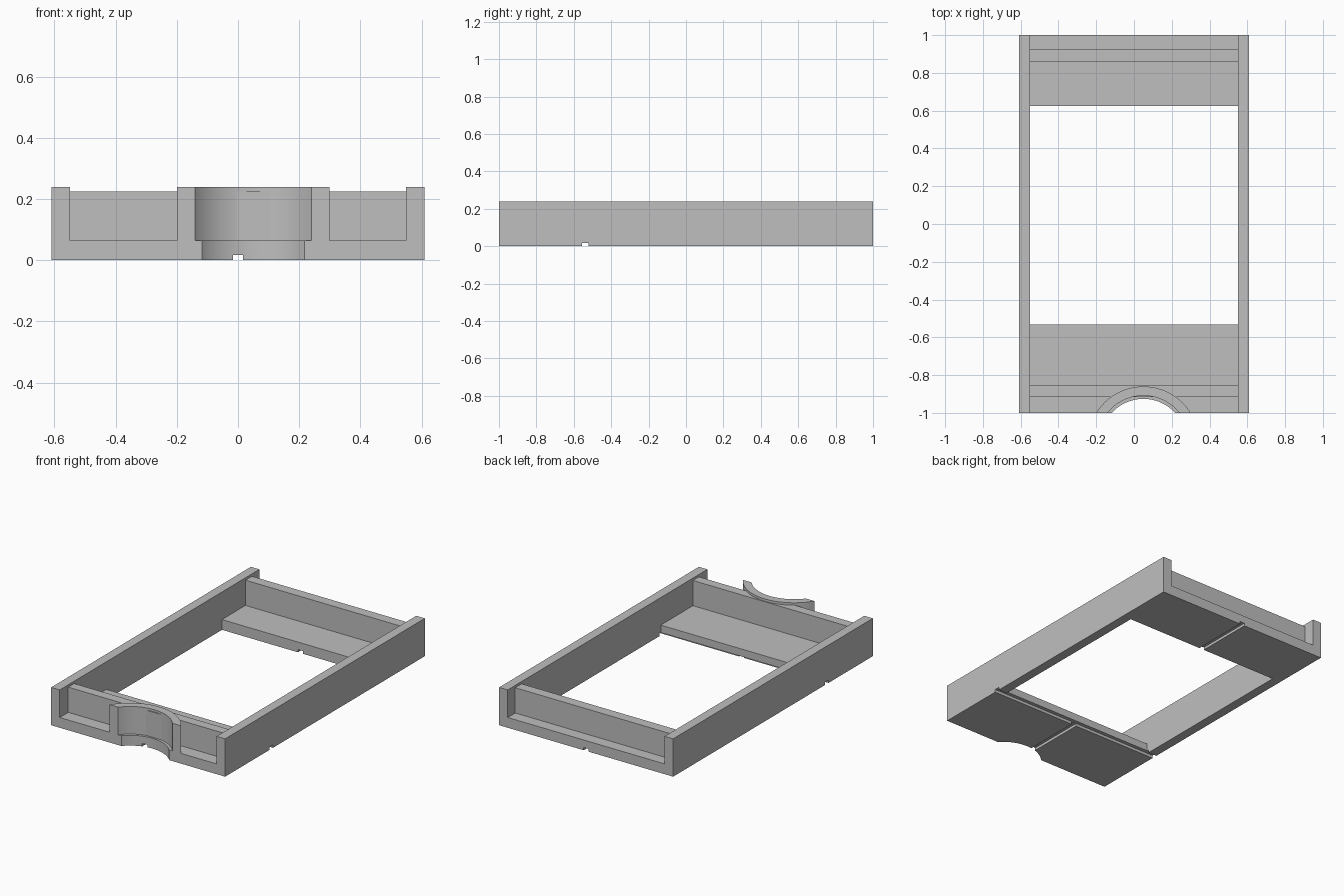
import bpy, bmesh, math

cube = bpy.data.objects.get("Cube")
if cube:
    bpy.data.objects.remove(cube, do_unlink=True)

grey = bpy.data.materials.new("plain grey")
grey.use_nodes = True
grey.diffuse_color = (0.52, 0.52, 0.52, 1)
grey.node_tree.nodes["Principled BSDF"].inputs["Base Color"].default_value = grey.diffuse_color


def prism(name, outline, z0, z1):
    """Extrude an xy outline from z0 up to z1."""
    bm = bmesh.new()
    face = bm.faces.new([bm.verts.new((x, y, z0)) for x, y in outline])
    top = bmesh.ops.extrude_face_region(bm, geom=[face])["geom"]
    bmesh.ops.translate(bm, vec=(0, 0, z1 - z0),
                        verts=[v for v in top if isinstance(v, bmesh.types.BMVert)])
    bmesh.ops.recalc_face_normals(bm, faces=bm.faces)
    mesh = bpy.data.meshes.new(name)
    bm.to_mesh(mesh)
    bm.free()
    mesh.materials.append(grey)
    obj = bpy.data.objects.new(name, mesh)
    bpy.context.collection.objects.link(obj)
    return obj


def box(name, x0, x1, y0, y1, z0, z1):
    return prism(name, [(x0, y0), (x1, y0), (x1, y1), (x0, y1)], z0, z1)


def select(obj):
    bpy.ops.object.select_all(action="DESELECT")
    obj.select_set(True)
    bpy.context.view_layer.objects.active = obj


def cut(obj, *cutters):
    select(obj)
    for cutter in cutters:
        mod = obj.modifiers.new("cut", "BOOLEAN")
        mod.operation = "DIFFERENCE"
        mod.solver = "EXACT"
        mod.object = cutter
        bpy.ops.object.modifier_apply(modifier=mod.name)


HALF_X, INNER_X = 0.61, 0.55
FLOOR, WALL, RIM = 0.065, 0.225, 0.24
ARC_X, ARC_Y = 0.05, -1.153


def arc(radius, steps=48):
    """Arc points, left to right, of a circle clipped at the front edge."""
    half = math.acos((-1 - ARC_Y) / radius)
    return [(ARC_X + radius * math.sin(a), ARC_Y + radius * math.cos(a))
            for a in (half * (2 * i / steps - 1) for i in range(steps + 1))]


# Cutters: two underside grooves and the finger recess
groove_y = box("lengthwise_groove_cutter", -0.017, 0.017, -1.1, 1.1, -0.1, 0.017)
groove_x = box("crosswise_groove_cutter", -0.8, 0.8, -0.556, -0.521, -0.1, 0.018)
recess_arc = arc(0.227)
recess = prism("finger_recess_cutter",
               [(recess_arc[0][0], -1.1)] + recess_arc + [(recess_arc[-1][0], -1.1)], -0.1, 0.3)
cutters = (groove_y, groove_x, recess)
for c in cutters:
    c.hide_render = True

# Side rails
for side, s in (("left", 1), ("right", -1)):
    x0, x1 = sorted((s * INNER_X, s * HALF_X))
    cut(box(side + "_rail", x0, x1, -1, 1, 0, RIM), groove_x)

# Floor plates
front_floor = box("front_floor", -INNER_X, INNER_X, -1, -0.533, 0, FLOOR)
cut(front_floor, recess, groove_y, groove_x)
back_floor = box("back_floor", -INNER_X, INNER_X, 0.625, 1, 0, FLOOR)
cut(back_floor, groove_y)

# Cross walls
box("front_wall", -INNER_X, INNER_X, -0.915, -0.855, FLOOR, WALL)
box("back_wall", -INNER_X, INNER_X, 0.86, 0.925, FLOOR, WALL)

# Curved guard around the finger recess
guard = prism("finger_guard", arc(0.293) + arc(0.244)[::-1], FLOOR, RIM)

for obj in (front_floor, guard):
    select(obj)
    bpy.ops.object.shade_smooth_by_angle(angle=math.radians(30))

for c in cutters:
    bpy.data.objects.remove(c, do_unlink=True)
